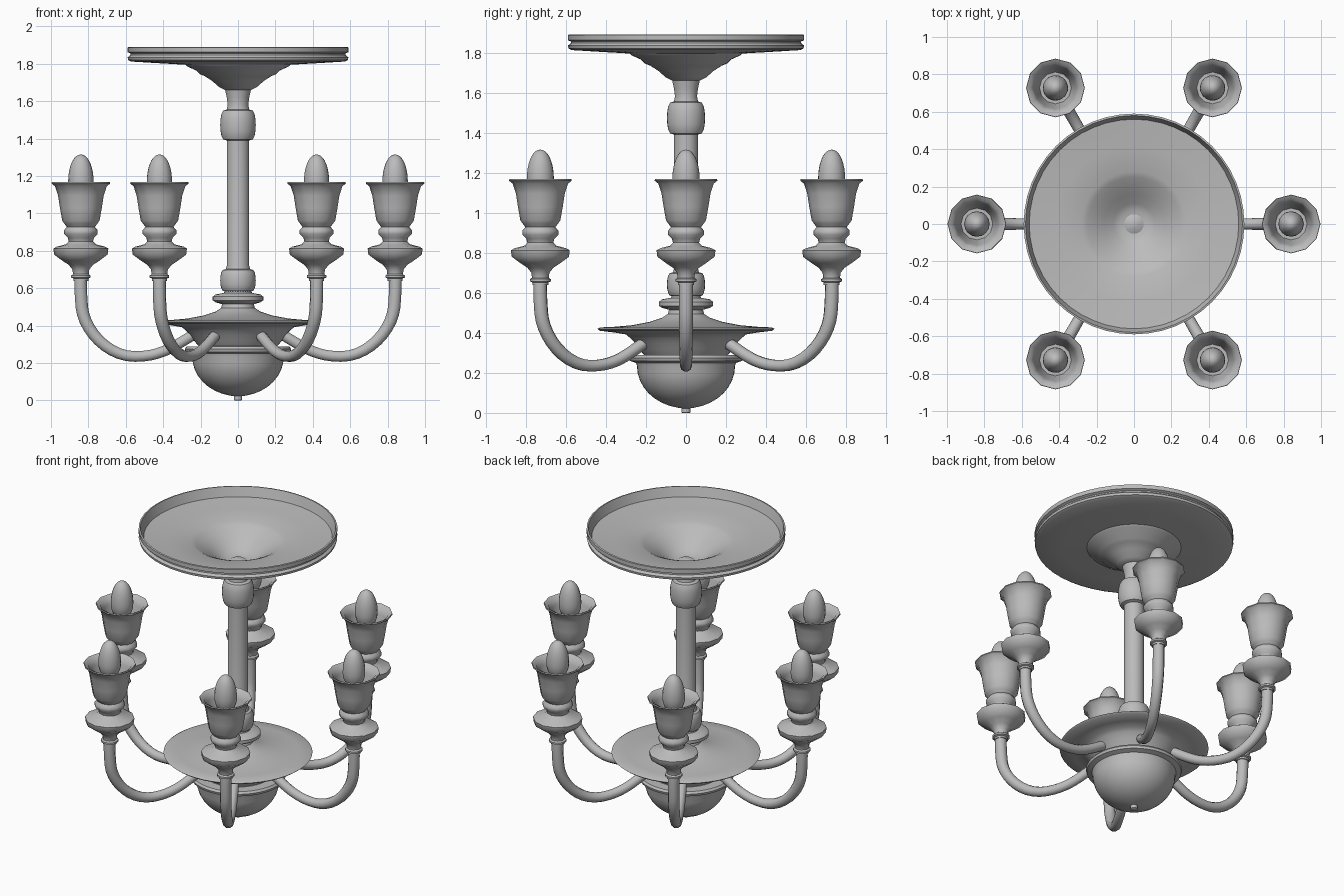
import bpy, bmesh
from math import radians, cos, sin
from mathutils import Matrix, Vector

cube = bpy.data.objects.get("Cube")
if cube:
    bpy.data.objects.remove(cube, do_unlink=True)

# One plain grey metal
grey = bpy.data.materials.new("grey_metal")
grey.use_nodes = True
color = (0.5, 0.5, 0.5, 1)
grey.diffuse_color = color
grey.node_tree.nodes["Principled BSDF"].inputs["Base Color"].default_value = color


def finish(obj, angle):
    """Apply the material and smooth the soft edges."""
    obj.data.materials.append(grey)
    bpy.ops.object.select_all(action='DESELECT')
    obj.select_set(True)
    bpy.context.view_layer.objects.active = obj
    bpy.ops.object.shade_smooth_by_angle(angle=radians(angle))
    return obj


def lathe(name, profile, sides, angle=40):
    """Spin a (radius, height) profile around z."""
    bm = bmesh.new()
    verts = [bm.verts.new((r, 0, z)) for r, z in profile]
    edges = [bm.edges.new(pair) for pair in zip(verts, verts[1:])]
    bmesh.ops.spin(bm, geom=verts + edges, cent=(0, 0, 0), axis=(0, 0, 1),
                   angle=radians(360), steps=sides)
    bmesh.ops.remove_doubles(bm, verts=bm.verts, dist=0.0005)
    bmesh.ops.recalc_face_normals(bm, faces=bm.faces)
    mesh = bpy.data.meshes.new(name)
    bm.to_mesh(mesh)
    bm.free()
    obj = bpy.data.objects.new(name, mesh)
    bpy.context.collection.objects.link(obj)
    return finish(obj, angle)


def ball(radius, half_height, z, neck, steps=8):
    """Profile of a rounded knob that ends on a neck radius at both sides."""
    pts = []
    for i in range(steps + 1):
        a = radians(-90 + 180 * i / steps)
        pts.append((neck + (radius - neck) * cos(a) ** 0.6 if abs(cos(a)) > 1e-6 else neck,
                    z + half_height * sin(a)))
    return pts


# Ceiling canopy: a thin open dish with a grooved rim
lathe("ceiling_canopy", [
    (0, 1.66), (0.07, 1.66), (0.10, 1.675), (0.14, 1.71), (0.18, 1.735), (0.205, 1.745),
    (0.225, 1.765), (0.27, 1.785), (0.28, 1.795), (0.42, 1.803), (0.57, 1.812),
    (0.587, 1.82), (0.59, 1.835), (0.575, 1.847), (0.575, 1.855), (0.59, 1.862),
    (0.59, 1.888), (0.58, 1.89), (0.57, 1.86), (0.56, 1.83), (0.42, 1.815),
    (0.28, 1.803), (0.25, 1.79), (0.21, 1.765), (0.16, 1.735), (0.11, 1.695),
    (0.07, 1.675), (0, 1.675)], 48)

# Central stem with its two knobs
lathe("stem", [(0, 0.5), (0.06, 0.5), *ball(0.095, 0.06, 0.642, 0.065),
               (0.06, 0.72), (0.06, 1.38), *ball(0.095, 0.083, 1.473, 0.06),
               (0.055, 1.58), (0.06, 1.62), (0.07, 1.665), (0.025, 1.69), (0, 1.69)], 32)

# Turned collar and wide drip plate
lathe("drip_plate", [
    (0, 0.59), (0.07, 0.59), (0.075, 0.575), (0.12, 0.567), (0.135, 0.555), (0.135, 0.535),
    (0.12, 0.525), (0.085, 0.515), (0.09, 0.495), (0.12, 0.475), (0.18, 0.455), (0.27, 0.438),
    (0.36, 0.43), (0.43, 0.427), (0.442, 0.42), (0.43, 0.41), (0.36, 0.402),
    (0.30, 0.392), (0.28, 0.375), (0.255, 0.35), (0.235, 0.32), (0.21, 0.29), (0, 0.29)], 48)

# Bowl with a ring lip and a small finial
bowl = [(0.245 * cos(radians(a)), 0.235 + 0.212 * sin(radians(a)))
        for a in range(0, -85, -10)]
lathe("lower_bowl", [(0, 0.305), (0.2, 0.305), (0.21, 0.288), (0.275, 0.288), (0.285, 0.275),
                     (0.28, 0.26), (0.25, 0.25), *bowl,
                     (0.022, 0.023), (0.022, 0.003), (0.018, 0), (0, 0)], 48)

# Master arm: a tapered tube swept along a hook-shaped path
curve = bpy.data.curves.new("arm_path", 'CURVE')
curve.dimensions = '3D'
curve.bevel_depth = 0.035
curve.bevel_resolution = 3
curve.resolution_u = 10
curve.use_fill_caps = True
spline = curve.splines.new('BEZIER')
path = [((0.23, 0.355), (0.10, -0.055), 0.85), ((0.55, 0.235), (0.15, 0), 0.85),
        ((0.835, 0.5), (0.01, 0.12), 1.0), ((0.84, 0.70), (0, 0.06), 1.0)]
spline.bezier_points.add(len(path) - 1)
for p, ((r, z), (dr, dz), size) in zip(spline.bezier_points, path):
    p.handle_left_type = p.handle_right_type = 'FREE'
    p.co = Vector((r, 0, z))
    p.handle_left = Vector((r - dr, 0, z - dz))
    p.handle_right = Vector((r + dr, 0, z + dz))
    p.radius = size
arm = bpy.data.objects.new("arm", curve)
bpy.context.collection.objects.link(arm)
bpy.ops.object.select_all(action='DESELECT')
arm.select_set(True)
bpy.context.view_layer.objects.active = arm
bpy.ops.object.convert(target='MESH')
arm = finish(bpy.context.view_layer.objects.active, 40)

# Master candle holder: socket rings, saucer, knob and open twelve-sided cup
holder = lathe("candle_holder", [
    (0, 0.64), (0.04, 0.64), (0.04, 0.652), (0.052, 0.657), (0.052, 0.668), (0.042, 0.675),
    (0.045, 0.70), (0.065, 0.725), (0.10, 0.748), (0.143, 0.78), (0.147, 0.812),
    (0.13, 0.822), (0.08, 0.835), (0.065, 0.85), (0.07, 0.87), (0.09, 0.89),
    (0.09, 0.91), (0.075, 0.928), (0.088, 0.945), (0.10, 0.962), (0.112, 1.03),
    (0.122, 1.095), (0.138, 1.145), (0.157, 1.16), (0.155, 1.168), (0.13, 1.155),
    (0.115, 1.12), (0.10, 1.04), (0.085, 0.98), (0, 0.98)], 12, 50)

# Master bulb: an egg with a slimmer tip
lathe_bulb = [(0.068 * cos(radians(a)) ** (1.0 if a < 0 else 0.95),
               1.17 + (0.145 if a > 0 else 0.1) * sin(radians(a)))
              for a in range(-80, 90, 10)]
bulb = lathe("bulb", [(0, 1.07), *lathe_bulb, (0, 1.315)], 16)

for part in (holder, bulb):
    part.data.transform(Matrix.Translation((0.84, 0, 0)))

# Six identical branches around the stem
for part in (arm, holder, bulb):
    base = part.name
    for i in range(1, 6):
        copy = part.copy()
        copy.name = f"{base}_{i + 1}"
        copy.rotation_euler.z = radians(60 * i)
        bpy.context.collection.objects.link(copy)
    part.name = f"{base}_1"
